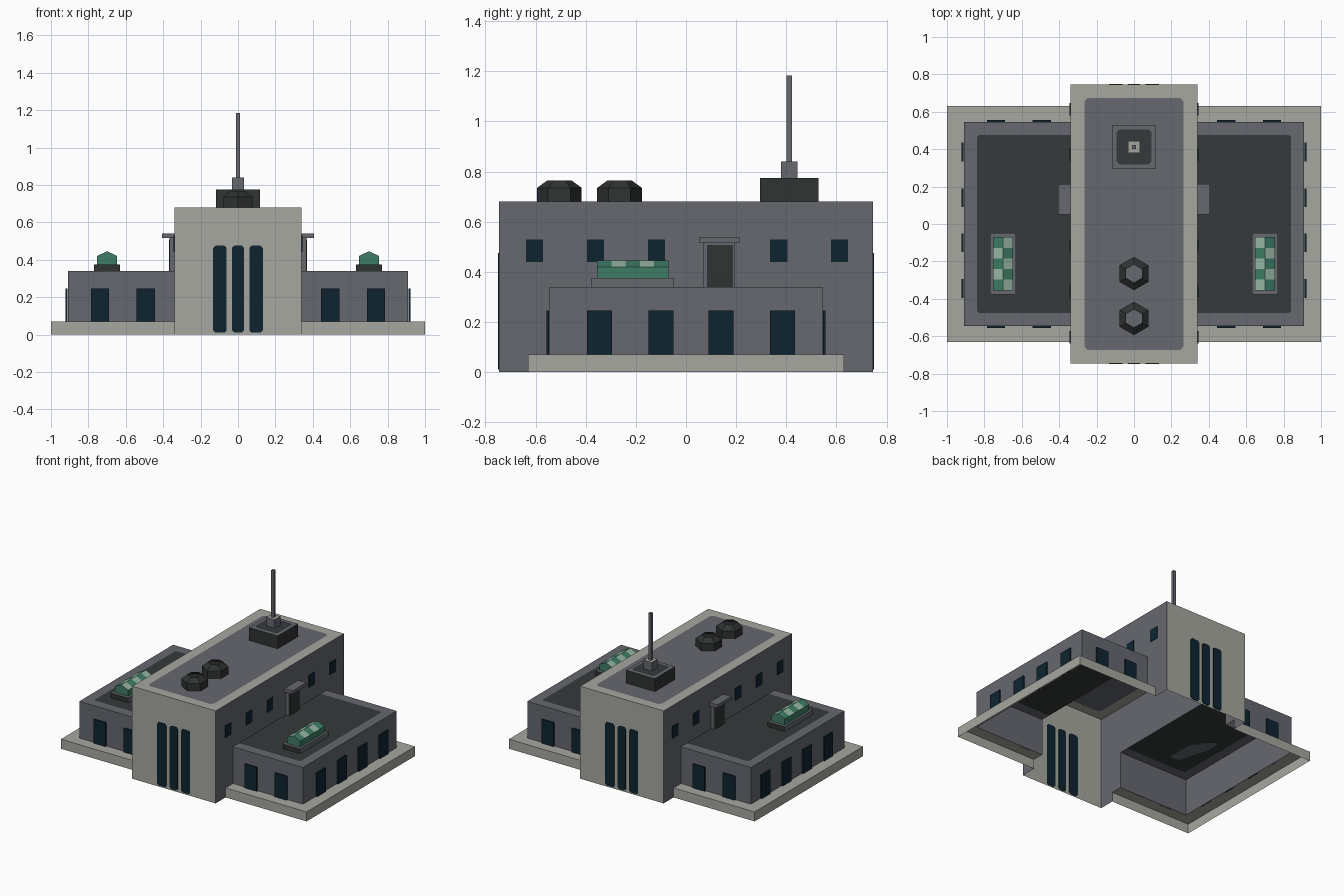
import bpy, bmesh, math
from mathutils import Vector, Matrix

if "Cube" in bpy.data.objects:
    bpy.data.objects.remove(bpy.data.objects["Cube"])


def lin(c):
    c /= 255
    return c / 12.92 if c <= 0.04045 else ((c + 0.055) / 1.055) ** 2.4


COLOURS = [("pale_concrete", 167, 167, 160), ("grey_wall", 102, 104, 111),
           ("dark_roof", 54, 58, 58), ("window_navy", 14, 36, 48),
           ("charcoal", 47, 51, 49), ("green_glass", 62, 124, 102),
           ("pale_glass", 150, 182, 164)]
MATS = []
for name, r, g, b in COLOURS:
    m = bpy.data.materials.new(name)
    m.diffuse_color = (lin(r), lin(g), lin(b), 1)
    m.use_nodes = True
    m.node_tree.nodes["Principled BSDF"].inputs["Base Color"].default_value = m.diffuse_color
    MATS.append(m)
PALE, GREY, DARK, NAVY, COAL, GREEN, MINT = range(7)


def finish(name, bm):
    bmesh.ops.remove_doubles(bm, verts=bm.verts, dist=0.0005)
    bmesh.ops.recalc_face_normals(bm, faces=bm.faces)
    me = bpy.data.meshes.new(name)
    bm.to_mesh(me)
    bm.free()
    for m in MATS:
        me.materials.append(m)
    ob = bpy.data.objects.new(name, me)
    bpy.context.collection.objects.link(ob)
    return ob


def face(bm, pts, mat):
    f = bm.faces.new([bm.verts.new(p) for p in pts])
    f.material_index = mat
    return f


def box(bm, x, y, z, mat):
    """Box from three (low, high) ranges; returns its faces."""
    mt = Matrix.Translation(((x[0] + x[1]) / 2, (y[0] + y[1]) / 2, (z[0] + z[1]) / 2)) @ \
        Matrix.Diagonal((abs(x[1] - x[0]), abs(y[1] - y[0]), abs(z[1] - z[0]), 1))
    vs = bmesh.ops.create_cube(bm, size=1, matrix=mt)["verts"]
    fs = list({f for v in vs for f in v.link_faces})
    for f in fs:
        f.material_index = mat
    return fs


def inner_path(x0, xi, yi, c):
    return [(x0, yi), (xi - c, yi), (xi, yi - c), (xi, c - yi), (xi - c, -yi), (x0, -yi)]


def roof(bm, s, x0, outer, inner, c, z, rim, fill):
    """U shaped rim on one side, with a filled middle if wanted."""
    (xo, yo), (xi, yi) = outer, inner
    path = inner_path(x0, xi, yi, c)
    out = [(x0, -yo), (xo, -yo), (xo, yo), (x0, yo)]
    face(bm, [(s * x, y, z) for x, y in out + path], rim)
    if fill is not None:
        face(bm, [(s * x, y, z) for x, y in path], fill)


def walls(bm, s, x0, xo, yo, z0, z1, mat):
    p = [(x0, -yo), (xo, -yo), (xo, yo), (x0, yo)]
    for (ax, ay), (bx, by) in zip(p, p[1:]):
        face(bm, [(s * ax, ay, z0), (s * bx, by, z0), (s * bx, by, z1), (s * ax, ay, z1)], mat)


# Building: one hollow shell, open underneath
bm = bmesh.new()
CX, CY, H = 0.34, 0.745, 0.68
for s in (1, -1):
    walls(bm, s, CX, 1.0, 0.63, 0, 0.07, PALE)
    roof(bm, s, CX, (1.0, 0.63), (0.91, 0.545), 0, 0.07, PALE, None)
    walls(bm, s, CX, 0.91, 0.545, 0.07, 0.34, GREY)
    roof(bm, s, CX, (0.91, 0.545), (0.84, 0.475), 0.012, 0.34, GREY, DARK)
    # hall side wall, notched where the wing opens into it
    half = [(CY, H), (CY, 0), (0.63, 0), (0.63, 0.07), (0.545, 0.07), (0.545, 0.34), (0.475, 0.34)]
    prof = half + [(-y, z) for y, z in reversed(half)]
    face(bm, [(s * CX, y, z) for y, z in prof], GREY)
    # hall end wall
    face(bm, [(-CX, s * CY, 0), (CX, s * CY, 0), (CX, s * CY, H), (0, s * CY, H), (-CX, s * CY, H)], PALE)
    roof(bm, s, 0, (CX, CY), (0.265, 0.675), 0.02, H, PALE, GREY)
bmesh.ops.dissolve_degenerate(bm, dist=0.0005, edges=bm.edges)
finish("building_shell", bm)

# Tall windows at both ends, seen from inside too
bm = bmesh.new()
for s in (1, -1):
    for cx in (-0.097, 0, 0.097):
        w, c, zl, zh = 0.036 if cx else 0.032, 0.012, 0.01, 0.475
        pts = [(-w, zl + c), (-w + c, zl), (w - c, zl), (w, zl + c),
               (w, zh - c), (w - c, zh), (c - w, zh), (-w, zh - c)]
        f = face(bm, [(cx + x, s * CY - 0.004, z) for x, z in pts], NAVY)
        r = bmesh.ops.extrude_face_region(bm, geom=[f], use_keep_orig=True)
        for v in r["geom"]:
            if isinstance(v, bmesh.types.BMVert):
                v.co.y += 0.008
for f in bm.faces:
    f.material_index = NAVY
finish("tall_windows", bm)

# Wing windows and upper hall windows
wing, upper = bmesh.new(), bmesh.new()
for s in (1, -1):
    for y in (-0.345, -0.1, 0.14, 0.385):
        box(wing, (s * 0.911, s * 0.921), (y - 0.05, y + 0.05), (0.07, 0.245), NAVY)
    for t in (1, -1):
        for x in (0.493, 0.738):
            box(wing, (s * x - 0.049, s * x + 0.049), (t * 0.546, t * 0.557), (0.07, 0.245), NAVY)
    for y in (-0.605, -0.361, -0.117, 0.37, 0.613):
        box(upper, (s * 0.3405, s * 0.345), (y - 0.034, y + 0.034), (0.44, 0.53), NAVY)
finish("wing_windows", wing)
finish("upper_windows", upper)

# Roof doors with canopies
bm = bmesh.new()
for s in (1, -1):
    box(bm, (s * 0.34, s * 0.366), (0.07, 0.195), (0.34, 0.515), GREY)
    box(bm, (s * 0.366, s * 0.369), (0.083, 0.187), (0.34, 0.508), COAL)
    box(bm, (s * 0.34, s * 0.407), (0.052, 0.215), (0.515, 0.54), GREY)
finish("roof_doors", bm)

# Skylights: plinth, glass walls, chequered gable
bm = bmesh.new()
for s in (1, -1):
    cx, y0, y1 = s * 0.7, -0.355, -0.07
    for f in box(bm, (cx - 0.07, cx + 0.07), (-0.378, -0.048), (0.34, 0.375), GREY):
        if abs(f.calc_center_median().y + 0.213) > 0.1:
            f.material_index = COAL
    w, ze, zr = 0.054, 0.42, 0.445
    for y in (y0, y1):
        face(bm, [(cx - w, y, 0.375), (cx + w, y, 0.375), (cx + w, y, ze),
                  (cx, y, zr), (cx - w, y, ze)], GREEN)
    for t in (1, -1):
        x = cx + t * w
        face(bm, [(x, y0, 0.375), (x, y1, 0.375), (x, y1, ze), (x, y0, ze)], GREEN)
        for i in range(5):
            a, b = (y0 + (y1 - y0) * k / 5 for k in (i, i + 1))
            face(bm, [(x, a, ze), (x, b, ze), (cx, b, zr), (cx, a, zr)],
                 GREEN if (i % 2 == 0) == (s == t) else MINT)
finish("skylights", bm)

# Six sided roof vents, open at the top
bm = bmesh.new()
for cy in (-0.265, -0.505):
    def ring(r, z):
        return [Vector((r * math.sin(k * math.pi / 3), cy + r * math.cos(k * math.pi / 3), z)) for k in range(6)]
    rings = [ring(0.089, 0.68), ring(0.089, 0.735), ring(0.048, 0.765)]
    for lo, hi in zip(rings, rings[1:]):
        for k in range(6):
            n = (k + 1) % 6
            face(bm, [lo[k], lo[n], hi[n], hi[k]], COAL)
finish("roof_vents", bm)

# Mast housing with a rimmed top
MY = 0.412
bm = bmesh.new()
for f in box(bm, (-0.117, 0.117), (MY - 0.117, MY + 0.117), (0.68, 0.775), COAL):
    if f.calc_center_median().z > 0.77:
        f.material_index = GREY
w, c = 0.093, 0.015
oct_pts = [(-w, c - w), (c - w, -w), (w - c, -w), (w, c - w),
           (w, w - c), (w - c, w), (c - w, w), (-w, w - c)]
face(bm, [(x, MY + y, 0.7762) for x, y in oct_pts], DARK)
finish("mast_housing", bm)

# Mast on its foot
bm = bmesh.new()
for r, z0, z1 in ((0.033, 0.775, 0.84), (0.011, 0.84, 1.184)):
    for f in box(bm, (-r, r), (MY - r, MY + r), (z0, z1), GREY):
        if f.calc_center_median().z > z1 - 0.001 and r > 0.02:
            f.material_index = PALE
finish("mast", bm)
